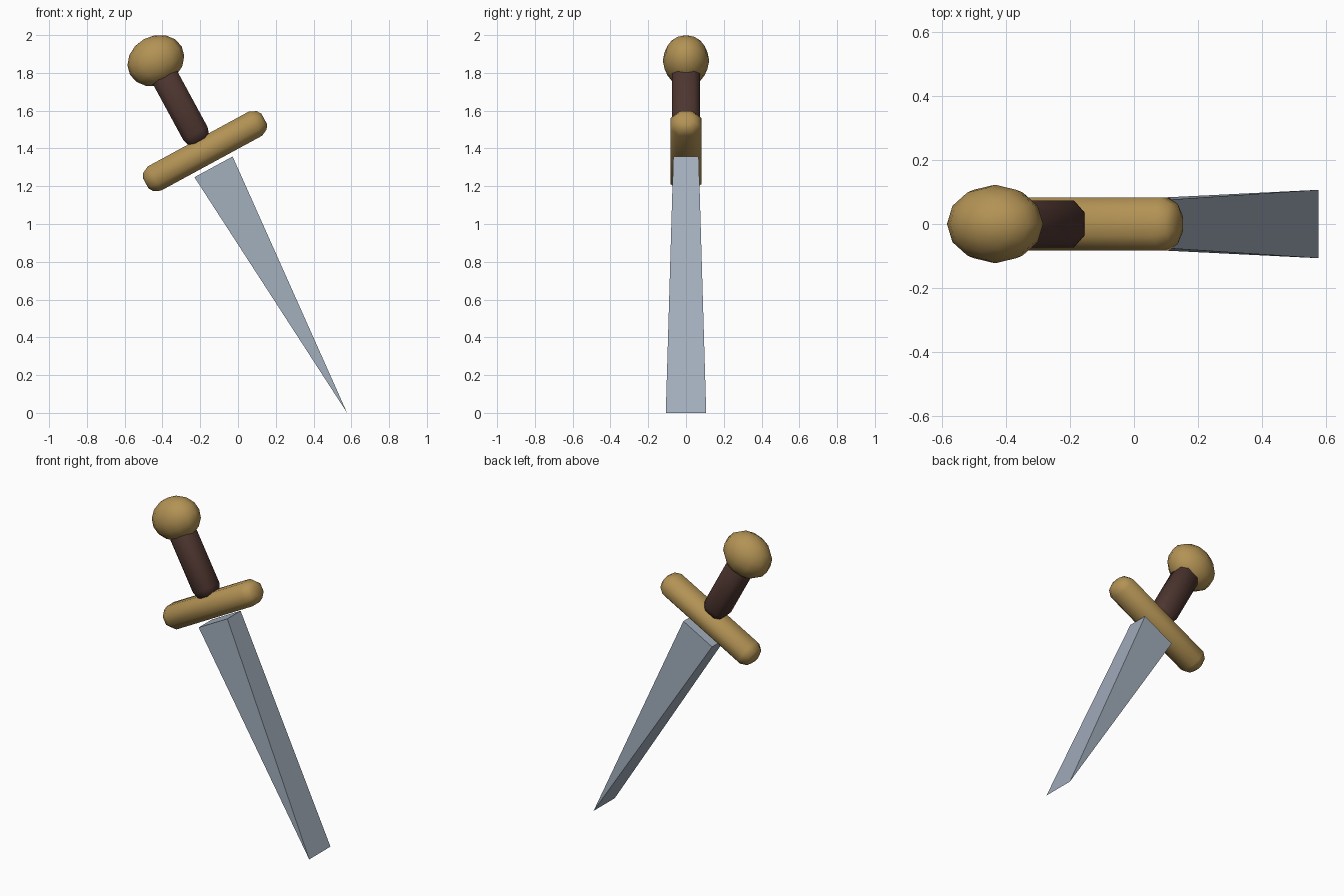
import bpy, bmesh, math
from mathutils import Matrix, Vector

if "Cube" in bpy.data.objects:
    bpy.data.objects.remove(bpy.data.objects["Cube"])

TILT = math.radians(28.5)
# Local frame: X along the guard, Z up the grip; origin at the pommel centre
FRAME = Matrix.Translation((-0.435, 0, 1.865)) @ Matrix.Rotation(-TILT, 4, 'Y')


def material(name, rgb):
    m = bpy.data.materials.new(name)
    m.diffuse_color = (*rgb, 1)
    m.use_nodes = True
    m.node_tree.nodes["Principled BSDF"].inputs["Base Color"].default_value = m.diffuse_color
    return m


gold = material("gold", (0.45, 0.29, 0.09))
leather = material("dark_brown_leather", (0.075, 0.036, 0.029))
steel = material("steel", (0.36, 0.42, 0.50))


def finish(name, bm, mat, smooth):
    bmesh.ops.recalc_face_normals(bm, faces=bm.faces)
    bmesh.ops.transform(bm, matrix=FRAME, verts=bm.verts)
    for f in bm.faces:
        f.smooth = smooth
    mesh = bpy.data.meshes.new(name)
    bm.to_mesh(mesh)
    bm.free()
    mesh.materials.append(mat)
    ob = bpy.data.objects.new(name, mesh)
    bpy.context.collection.objects.link(ob)


def bar(name, mat, stations, a, b, k, place):
    """Eight-sided bar; stations are (position, scale), place maps (a, b, s) to local space."""
    octagon = [(1, -k), (1, k), (k, 1), (-k, 1), (-1, k), (-1, -k), (-k, -1), (k, -1)]
    bm = bmesh.new()
    rings = [[bm.verts.new(place(p * a * r, q * b * r, s)) for p, q in octagon]
             for s, r in stations]
    for r0, r1 in zip(rings, rings[1:]):
        for i in range(8):
            j = (i + 1) % 8
            bm.faces.new((r0[i], r0[j], r1[j], r1[i]))
    bm.faces.new(rings[0])
    bm.faces.new(rings[-1])
    finish(name, bm, mat, True)


# Pommel: flattened low-poly ball
bm = bmesh.new()
bmesh.ops.create_uvsphere(bm, u_segments=12, v_segments=8, radius=1)
bmesh.ops.scale(bm, vec=(0.156, 0.123, 0.130), verts=bm.verts)
finish("pommel", bm, gold, True)

# Grip: rounded bar running from inside the pommel to the guard
bar("grip", leather, [(-0.49, 0.6), (-0.475, 0.85), (-0.44, 1), (-0.10, 1), (-0.06, 0.7)],
    0.073, 0.074, 0.55, lambda p, q, s: Vector((p, q, s)))

# Guard: crossbar with rounded ends
ends = [(0.305, 1), (0.342, 0.75), (0.357, 0.42)]
bar("guard", gold, [(-s, r) for s, r in reversed(ends)] + ends,
    0.073, 0.083, 0.45, lambda p, q, s: Vector((s, q, p - 0.545)))

# Blade: wedge tapering to a flared chisel edge
bm = bmesh.new()
top = [bm.verts.new((x * 0.115, y * 0.067, -0.64))
       for x, y in ((-1, -1), (1, -1), (1, 1), (-1, 1))]
front, back = [bm.verts.new((0, y, -2.122)) for y in (-0.107, 0.107)]
bm.faces.new(top)
bm.faces.new((top[0], top[1], front))
bm.faces.new((top[2], top[3], back))
bm.faces.new((top[1], top[2], back, front))
bm.faces.new((top[3], top[0], front, back))
finish("blade", bm, steel, False)
